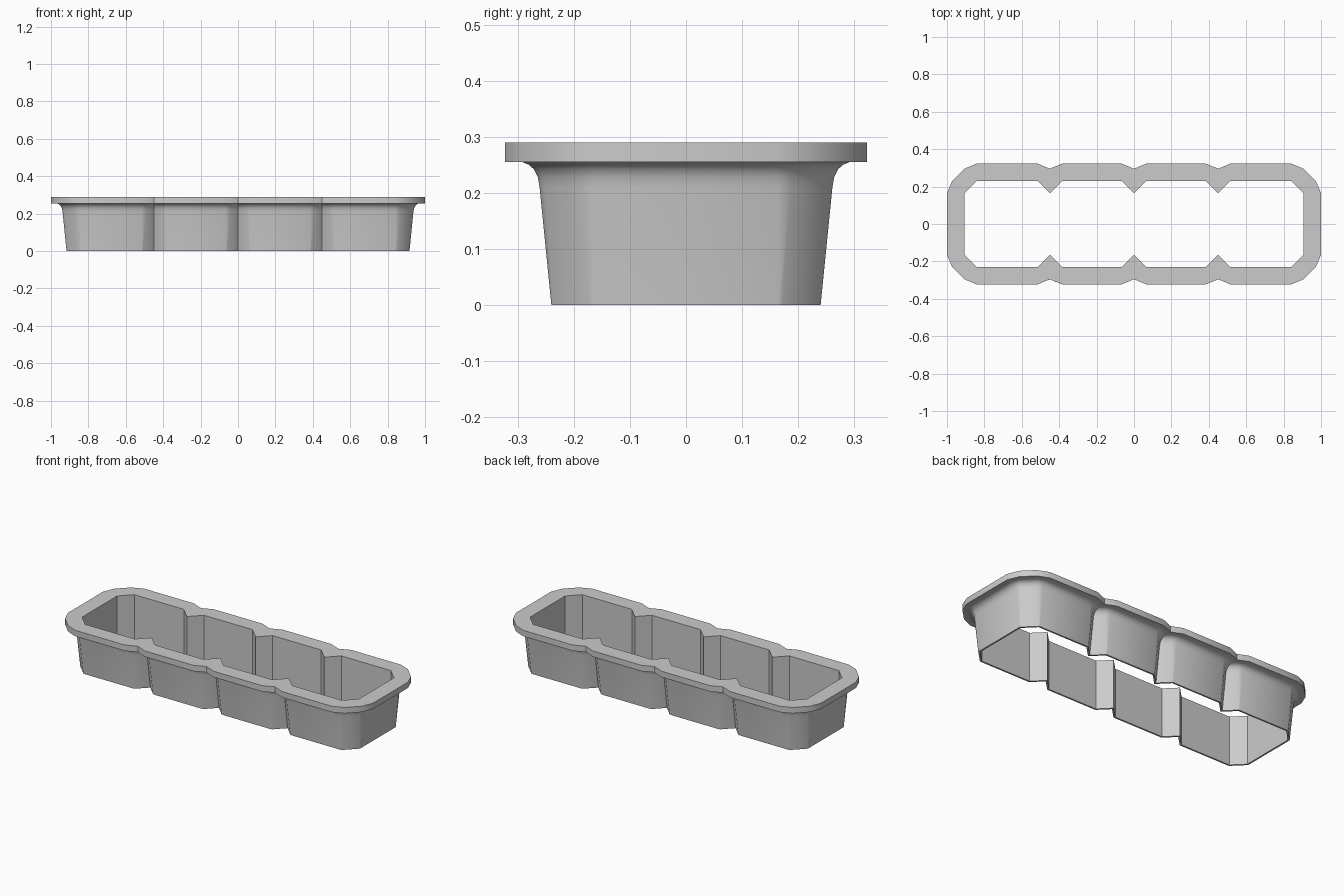
import bpy, bmesh, math
from mathutils import Vector

cube = bpy.data.objects.get("Cube")
if cube:
    bpy.data.objects.remove(cube, do_unlink=True)

# Size of the straight-sided opening
HALF_X, HALF_Y, CUT = 0.907, 0.23, 0.066
NOTCHES = (0.45, 0.0, -0.45)

# Wall section: outward offset from the opening, height
SECTION = [(0, 0), (0.01, 0), (0.031, 0.21), (0.034, 0.228), (0.041, 0.242),
           (0.05, 0.25), (0.062, 0.255), (0.093, 0.255), (0.093, 0.29), (0, 0.29)]


def opening_outline():
    """Counter-clockwise opening with chamfered corners and V notches."""
    half = [Vector((HALF_X, HALF_Y - CUT)), Vector((HALF_X - CUT, HALF_Y))]
    for c in NOTCHES:
        half += [Vector((c + CUT, HALF_Y)), Vector((c, HALF_Y - CUT)),
                 Vector((c - CUT, HALF_Y))]
    half += [Vector((CUT - HALF_X, HALF_Y)), Vector((-HALF_X, HALF_Y - CUT))]
    return half + [-p for p in half]


def offset_outline(points, d):
    """Offset outward: bevel the convex corners, mitre the concave ones."""
    result = []
    for i, p in enumerate(points):
        a = (p - points[i - 1]).normalized()
        b = (points[(i + 1) % len(points)] - p).normalized()
        n1, n2 = Vector((a.y, -a.x)), Vector((b.y, -b.x))
        if a.cross(b) > 0:
            result += [p + n1 * d, p + n2 * d]
        else:
            result.append(p + (n1 + n2) * d / (1 + n1.dot(n2)))
    return result


# Open tray wall with flared rim, swept around the opening
bm = bmesh.new()
outline = opening_outline()
rings = [[bm.verts.new((p.x, p.y, z)) for p in offset_outline(outline, d)]
         for d, z in SECTION]
for k, ring in enumerate(rings):
    above = rings[(k + 1) % len(rings)]
    for i in range(len(ring)):
        j = (i + 1) % len(ring)
        bm.faces.new((ring[i], ring[j], above[j], above[i]))
bmesh.ops.remove_doubles(bm, verts=bm.verts, dist=0.002)
bmesh.ops.recalc_face_normals(bm, faces=bm.faces)
mesh = bpy.data.meshes.new("tray_wall")
bm.to_mesh(mesh)
bm.free()
tray = bpy.data.objects.new("tray_wall", mesh)
bpy.context.collection.objects.link(tray)

# Plain grey material
grey = bpy.data.materials.new("light grey")
grey.use_nodes = True
color = (0.6, 0.6, 0.6, 1)
grey.diffuse_color = color
grey.node_tree.nodes["Principled BSDF"].inputs["Base Color"].default_value = color
mesh.materials.append(grey)

# Smooth the fillet and soft corners, keep the hard edges
bpy.ops.object.select_all(action="DESELECT")
tray.select_set(True)
bpy.context.view_layer.objects.active = tray
bpy.ops.object.shade_smooth_by_angle(angle=math.radians(30))
